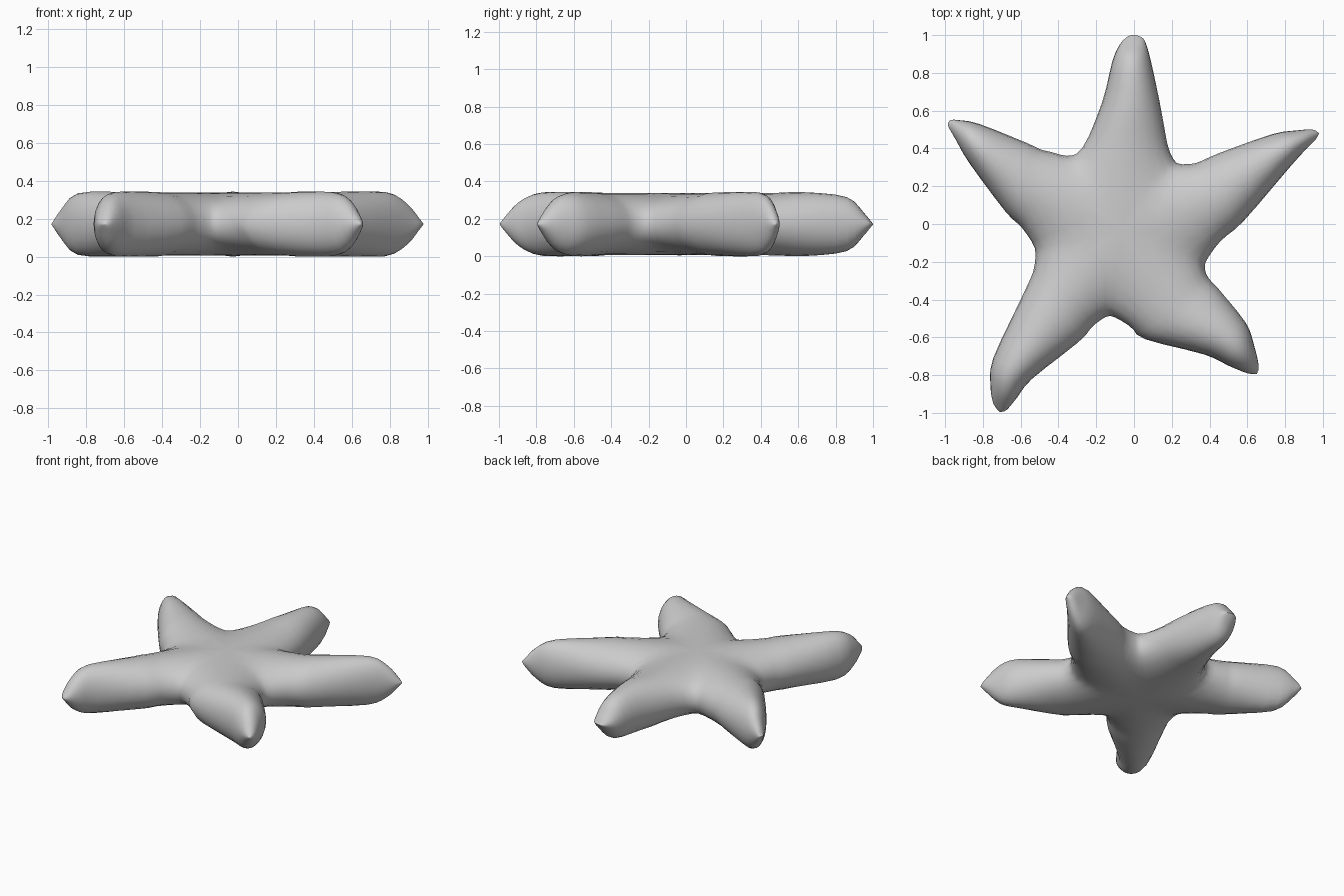
import bpy, bmesh, math
from mathutils import Vector

if "Cube" in bpy.data.objects:
    bpy.data.objects.remove(bpy.data.objects["Cube"])

MID, HALF, SEG, STEPS = 0.172, 0.17, 24, 3
CENTRE = Vector((-0.06, -0.04, 0))

# Notches between arms, clockwise from the upper left one
NOTCHES = [(-.36, .37), (.23, .325), (.385, -.21), (-.13, -.49), (-.53, -.13)]

# Each arm: (left x, left y, right x, right y) from base outwards, then the tip
ARMS = [
    ([(-.28, .39, .18, .42), (-.17, .64, .135, .65), (-.115, .86, .09, .86),
      (-.075, .95, .065, .95), (-.03, .995, .045, .985)], (.01, 1.0)),
    ([(.33, .325, .46, -.09), (.45, .375, .58, .015), (.73, .475, .82, .295),
      (.86, .495, .91, .395), (.945, .50, .96, .445)], (.98, .48)),
    ([(.385, -.26, -.03, -.54), (.44, -.335, .06, -.61), (.59, -.52, .37, -.69),
      (.635, -.64, .50, -.75), (.66, -.75, .60, -.79)], (.65, -.795)),
    ([(-.20, -.53, -.535, -.25), (-.30, -.63, -.60, -.40), (-.54, -.82, -.745, -.71),
      (-.62, -.92, -.76, -.85), (-.675, -.985, -.745, -.95)], (-.71, -.995)),
    ([(-.60, -.015, -.48, .39), (-.68, .065, -.57, .43), (-.87, .32, -.82, .53),
      (-.94, .44, -.93, .55), (-.98, .51, -.97, .55)], (-.985, .535)),
]


def ring(left, right, height, hub=None):
    """Oval section from left to right; the base section bends through the hub."""
    pts = []
    for k in range(SEG):
        t = 2 * math.pi * k / SEG
        f, s = (1 - math.cos(t)) / 2, math.sin(t)
        if hub is None:
            p = left.lerp(right, f)
        else:
            p = left.lerp(hub, 2 * f) if f <= 0.5 else hub.lerp(right, 2 * f - 1)
            s = math.copysign(abs(s) ** 0.75, s) if abs(s) > 1e-6 else 0
        pts.append(Vector((p.x, p.y, MID + height * s)))
    return pts


def spline(a, b, c, d, t):
    return 0.5 * (2 * b + (c - a) * t + (2 * a - 5 * b + 4 * c - d) * t * t
                  + (3 * b - a - 3 * c + d) * t ** 3)


def add_arm(bm, pairs, tip, notch_l, notch_r):
    tip = Vector((*tip, 0))
    rows = [ring(notch_l, notch_r, HALF, CENTRE)]
    for lx, ly, rx, ry in pairs:
        left, right = Vector((lx, ly, 0)), Vector((rx, ry, 0))
        u = min(((left + right) / 2 - tip).length / 0.22, 1)
        rows.append(ring(left, right, HALF * math.sin(u * math.pi / 2)))
    rows.append(ring(tip, tip, 0))
    # Smooth interpolation between the sections
    fine, last = [], len(rows) - 1
    for i in range(last):
        quad = [rows[min(max(i + o, 0), last)] for o in (-1, 0, 1, 2)]
        for j in range(STEPS):
            fine.append([spline(*p, j / STEPS) for p in zip(*quad)])
    fine.append(rows[-1])
    verts = [[bm.verts.new(p) for p in row] for row in fine]
    for a, b in zip(verts, verts[1:]):
        for k in range(SEG):
            n = (k + 1) % SEG
            bm.faces.new((a[k], a[n], b[n], b[k]))


# Starfish body: five arms joined along the lines from hub to notches
bm = bmesh.new()
notches = [Vector((x, y, 0)) for x, y in NOTCHES]
for i, (pairs, tip) in enumerate(ARMS):
    add_arm(bm, pairs, tip, notches[i], notches[(i + 1) % 5])
bmesh.ops.remove_doubles(bm, verts=bm.verts, dist=0.0008)
bmesh.ops.dissolve_degenerate(bm, edges=bm.edges, dist=0.0005)

# Soften the joins between arms
core = [v for v in bm.verts if (v.co.xy - CENTRE.xy).length < 0.55]
for _ in range(3):
    bmesh.ops.smooth_vert(bm, verts=core, factor=0.5, use_axis_x=True,
                          use_axis_y=True, use_axis_z=True)
for v in bm.verts:
    v.co.z = min(max(v.co.z, 0), 2 * MID)
bmesh.ops.recalc_face_normals(bm, faces=bm.faces)
for f in bm.faces:
    f.smooth = True

mesh = bpy.data.meshes.new("starfish_body")
bm.to_mesh(mesh)
bm.free()
body = bpy.data.objects.new("starfish_body", mesh)
bpy.context.collection.objects.link(body)

grey = bpy.data.materials.new("light_grey")
grey.diffuse_color = (0.6, 0.6, 0.6, 1)
grey.use_nodes = True
grey.node_tree.nodes["Principled BSDF"].inputs["Base Color"].default_value = grey.diffuse_color
mesh.materials.append(grey)
